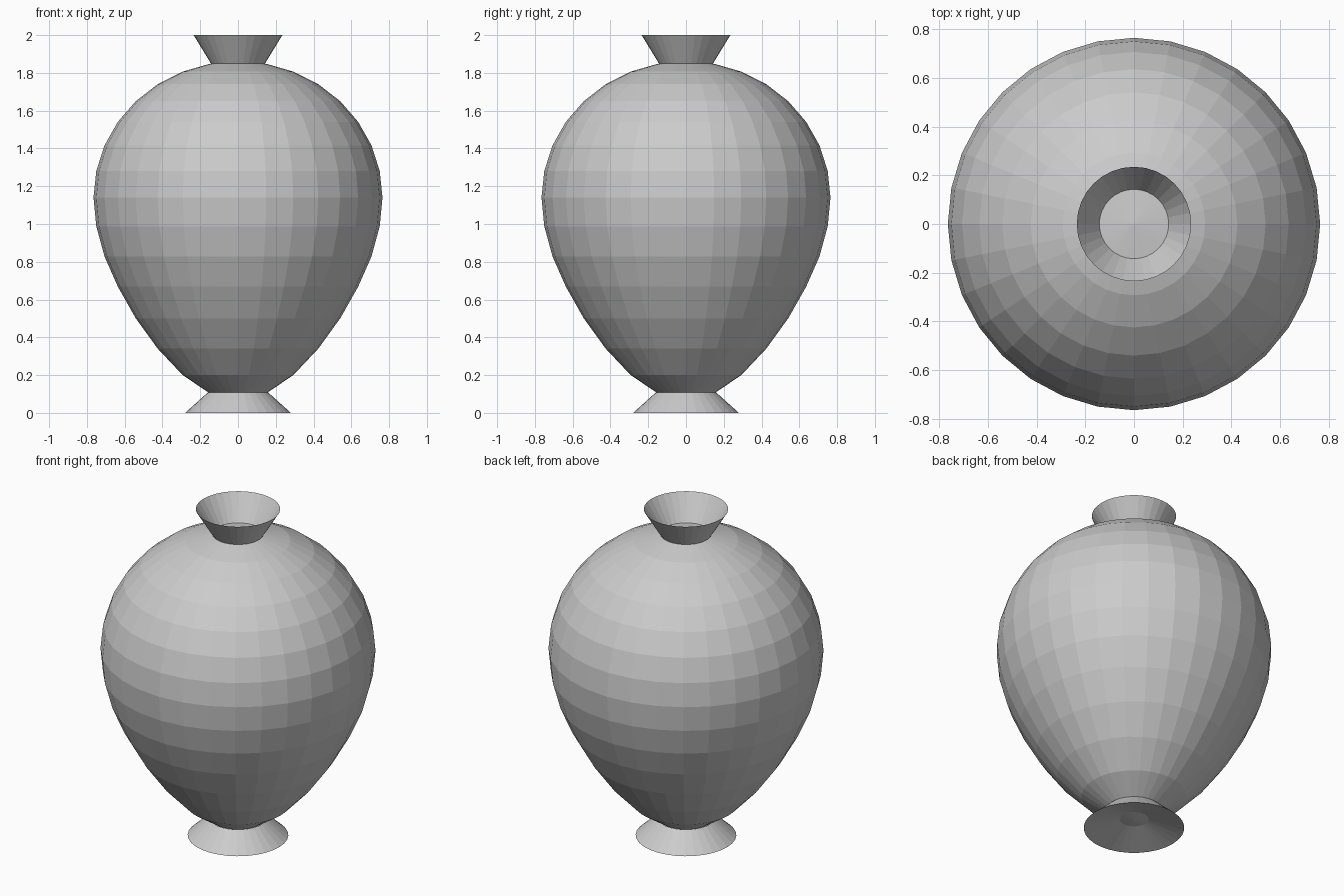
import bpy
import bmesh
from math import sin, cos, pi

SEGMENTS = 32

if "Cube" in bpy.data.objects:
    bpy.data.objects.remove(bpy.data.objects["Cube"], do_unlink=True)

# Plain grey clay
clay = bpy.data.materials.new("grey clay")
clay.use_nodes = True
GREY = (0.6, 0.6, 0.6, 1)
clay.diffuse_color = GREY
clay.node_tree.nodes["Principled BSDF"].inputs["Base Color"].default_value = GREY


def lathe(name, profile):
    """Revolve (radius, height) points, listed bottom to top on the outside."""
    bm = bmesh.new()
    rings = []
    for r, z in profile:
        if r < 1e-4:
            rings.append([bm.verts.new((0, 0, z))] * SEGMENTS)
        else:
            angles = [2 * pi * i / SEGMENTS for i in range(SEGMENTS)]
            rings.append([bm.verts.new((r * cos(a), r * sin(a), z)) for a in angles])
    for low, high in zip(rings, rings[1:]):
        for i in range(SEGMENTS):
            j = (i + 1) % SEGMENTS
            corners = dict.fromkeys((low[i], low[j], high[j], high[i]))
            bm.faces.new(list(corners))
    mesh = bpy.data.meshes.new(name)
    bm.to_mesh(mesh)
    bm.free()
    mesh.materials.append(clay)
    obj = bpy.data.objects.new(name, mesh)
    bpy.context.collection.objects.link(obj)
    return obj


# Body: a faceted sphere whose lower half is drawn down to a taper
RADIUS, BELLY = 0.765, 1.14
drops = [1.09, 1.037, 0.94, 0.8, 0.64, 0.472, 0.312, 0.152]
body = [(RADIUS * sin(pi * k / 16), BELLY - d) for k, d in enumerate(drops)]
body += [(RADIUS * cos(pi * k / 16), BELLY + 0.722 * sin(pi * k / 16))
         for k in range(9)]
lathe("vase_body", body)

# Foot: flared cone with a shallow hollow underneath
lathe("vase_foot", [(0, 0.045), (0.08, 0.055), (0.28, 0), (0.16, 0.108)])

# Neck: open flared collar
lathe("vase_neck", [(0.142, 1.848), (0.235, 2.0)])
